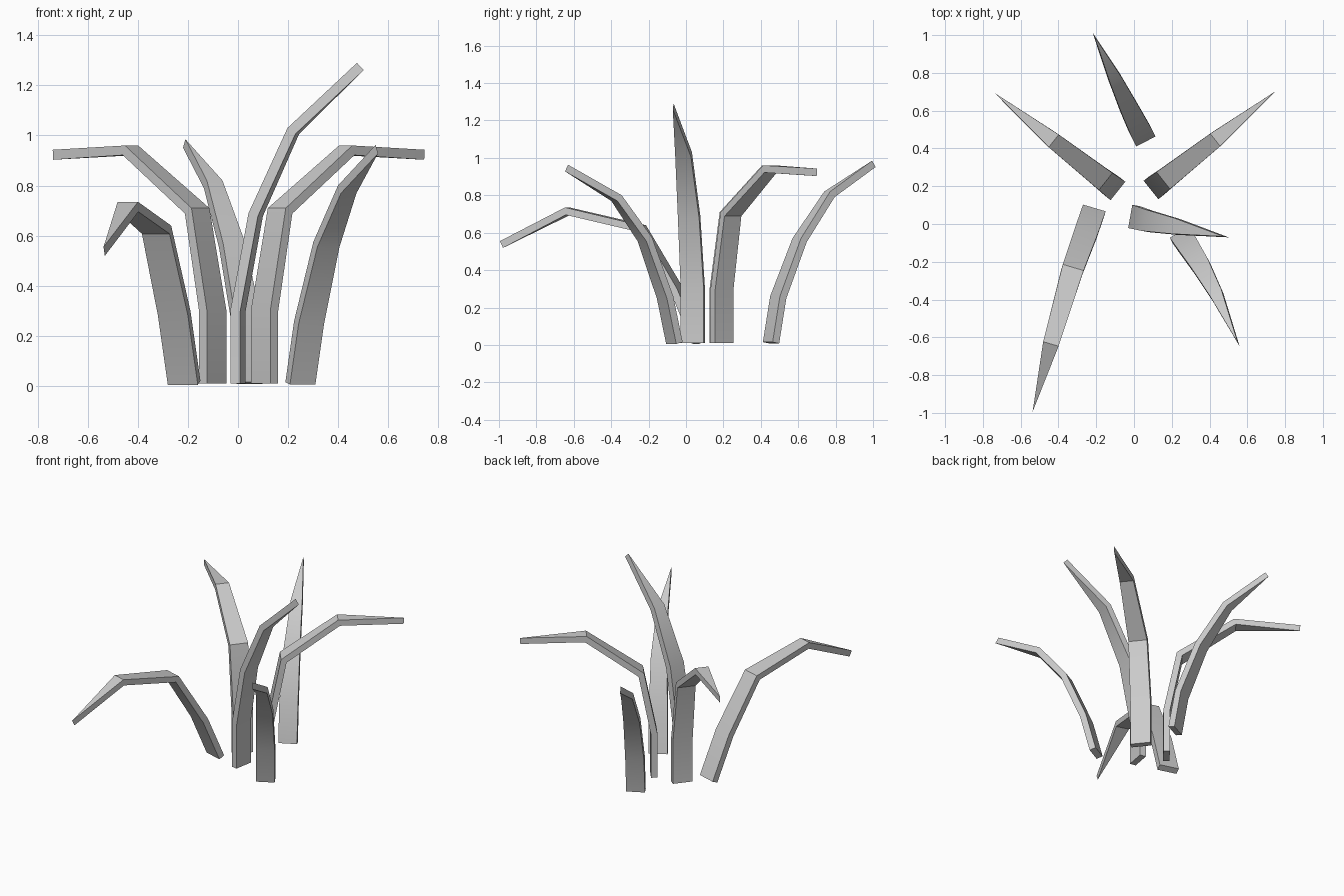
import bpy, bmesh, math
from mathutils import Vector

if "Cube" in bpy.data.objects:
    bpy.data.objects.remove(bpy.data.objects["Cube"])

THICK = 0.04


def blade(name, heading, path, widths):
    """Tapered strap leaf: path is the centre line of its upper side, ending in a thin tip."""
    a = math.radians(heading)
    ahead = Vector((math.cos(a), math.sin(a), 0))
    side = Vector((-ahead.y, ahead.x, 0))
    pts = [Vector(p) for p in path]

    # underside direction of each segment, in the vertical plane of the heading
    under = []
    for p, q in zip(pts, pts[1:]):
        d = q - p
        under.append((ahead * d.z - Vector((0, 0, d.dot(ahead)))).normalized())

    bm = bmesh.new()
    rings = []
    for i, (p, w) in enumerate(zip(pts, widths)):
        n = (under[max(i - 1, 0)] + under[min(i, len(under) - 1)]).normalized() * THICK
        s = side * w / 2
        rings.append([bm.verts.new(c) for c in (p - s, p + s, p + s + n, p - s + n)])
    tip = [bm.verts.new(pts[-1]), bm.verts.new(pts[-1] + under[-1] * THICK)]

    bm.faces.new(rings[0])
    for r, t in zip(rings, rings[1:]):
        for k in range(4):
            m = (k + 1) % 4
            bm.faces.new((r[k], r[m], t[m], t[k]))
    e = rings[-1]
    bm.faces.new((e[0], e[1], tip[0]))
    bm.faces.new((e[2], e[3], tip[1]))
    bm.faces.new((e[1], e[2], tip[1], tip[0]))
    bm.faces.new((e[3], e[0], tip[0], tip[1]))
    bmesh.ops.recalc_face_normals(bm, faces=bm.faces)

    me = bpy.data.meshes.new(name)
    bm.to_mesh(me)
    bm.free()
    ob = bpy.data.objects.new(name, me)
    bpy.context.collection.objects.link(ob)
    bpy.ops.object.select_all(action='DESELECT')
    bpy.context.view_layer.objects.active = ob
    ob.select_set(True)
    bpy.ops.object.shade_smooth_by_angle(angle=math.radians(30))


WIDE = (0.125, 0.125, 0.115, 0.085)
SLIM = (0.115, 0.115, 0.10, 0.07)

# drooping pair at the back, left one mirrored
droop = [(0.09, 0.18, 0.01), (0.09, 0.18, 0.30), (0.155, 0.23, 0.71),
         (0.43, 0.445, 0.96), (0.745, 0.70, 0.943)]
blade("back_right_leaf", 38.5, droop, WIDE)
blade("back_left_leaf", 141.5, [(-x + 0.005, y - 0.005, z) for x, y, z in droop], WIDE)

# arching leaf at the very back
blade("back_leaf", 117,
      [(0.063, 0.437, 0.015), (0.043, 0.476, 0.26), (-0.015, 0.592, 0.57),
       (-0.093, 0.755, 0.82), (-0.21, 0.995, 0.985)], SLIM)

# arching leaf at the front right
blade("front_right_leaf", -62,
      [(0.24, -0.045, 0.015), (0.275, -0.095, 0.26), (0.345, -0.205, 0.575),
       (0.43, -0.36, 0.80), (0.55, -0.63, 0.963)], SLIM)

# tall central leaf
blade("tall_leaf", -10,
      [(-0.02, 0.04, 0.01), (-0.02, 0.04, 0.30), (0.052, 0.02, 0.69),
       (0.205, -0.01, 1.03), (0.475, -0.066, 1.29)], WIDE)

# long leaf folding over at the front left
blade("front_left_leaf", 253.5,
      [(-0.21, 0.085, 0.02), (-0.25, -0.03, 0.30), (-0.322, -0.23, 0.64),
       (-0.44, -0.635, 0.735), (-0.537, -0.995, 0.555)], WIDE)
